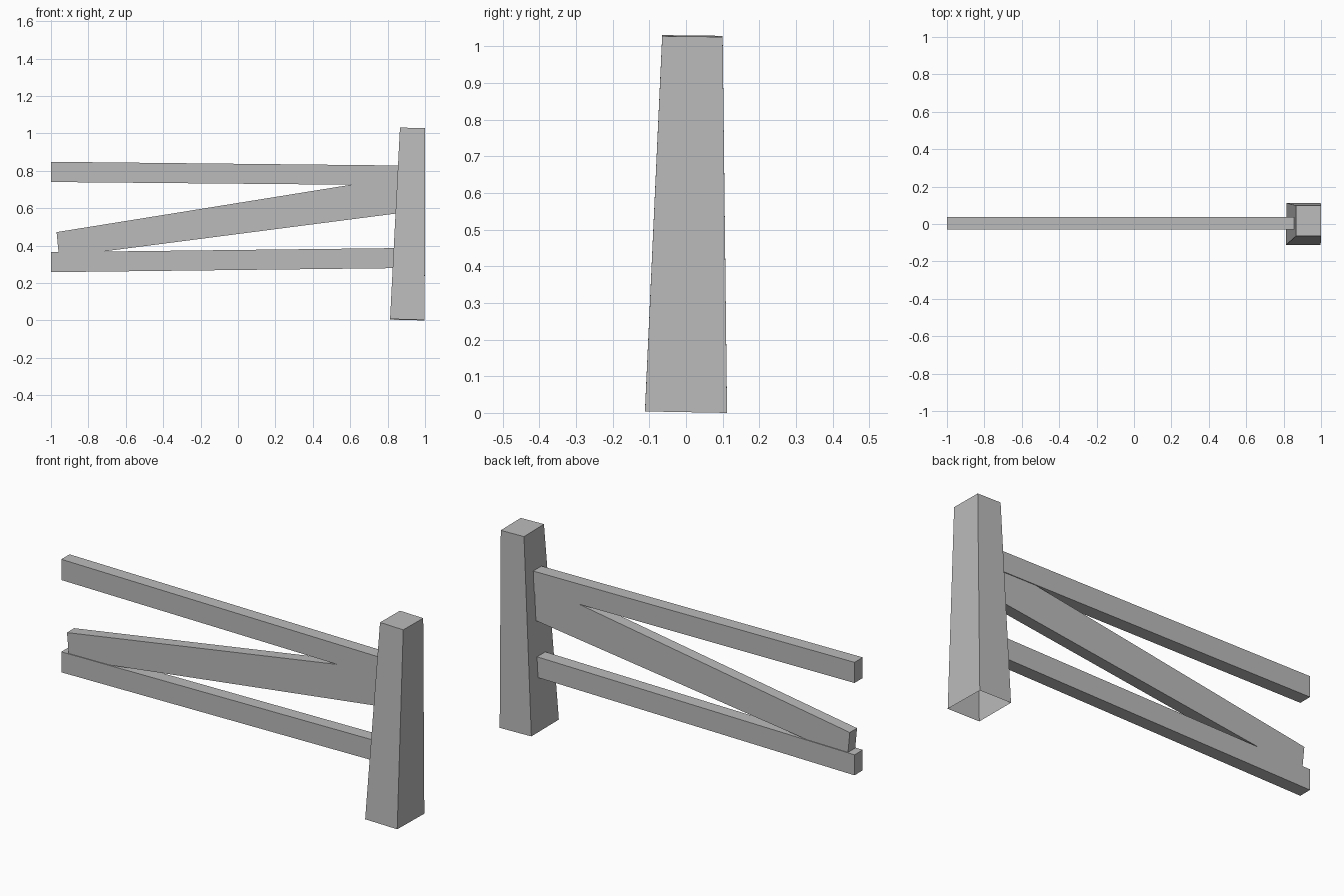
import bpy
import bmesh

cube = bpy.data.objects.get("Cube")
if cube:
    bpy.data.objects.remove(cube, do_unlink=True)

# Single grey for the whole fence
GREY = (0.5, 0.5, 0.5, 1.0)
wood = bpy.data.materials.new("weathered grey")
wood.diffuse_color = GREY
wood.use_nodes = True
wood.node_tree.nodes["Principled BSDF"].inputs["Base Color"].default_value = GREY


def loft(name, start, end, cap_start=True):
    """Join two four-cornered rings into a flat-sided beam."""
    bm = bmesh.new()
    a = [bm.verts.new(p) for p in start]
    b = [bm.verts.new(p) for p in end]
    for i in range(4):
        j = (i + 1) % 4
        bm.faces.new((a[i], a[j], b[j], b[i]))
    bm.faces.new(b)
    base = bm.faces.new(a[::-1])
    bmesh.ops.recalc_face_normals(bm, faces=bm.faces)
    if not cap_start:
        bmesh.ops.delete(bm, geom=[base], context="FACES_ONLY")
    mesh = bpy.data.meshes.new(name)
    bm.to_mesh(mesh)
    bm.free()
    mesh.materials.append(wood)
    obj = bpy.data.objects.new(name, mesh)
    bpy.context.collection.objects.link(obj)
    return obj


def beam(name, left, right, y0, y1):
    """Beam in the fence plane; each end is (bottom x, bottom z, top x, top z)."""
    def ring(bx, bz, tx, tz):
        return [(bx, y0, bz), (bx, y1, bz), (tx, y1, tz), (tx, y0, tz)]
    return loft(name, ring(*left), ring(*right), True)


# Tapered post, open underneath
loft("post",
     [(0.813, -0.112, 0.007), (0.998, -0.112, 0.004),
      (0.998, 0.112, 0.0), (0.815, 0.112, 0.004)],
     [(0.866, -0.065, 1.031), (1.0, -0.065, 1.028),
      (1.0, 0.1, 1.026), (0.866, 0.1, 1.029)],
     cap_start=False)

# Horizontal rails
beam("top_rail", (-1, 0.74, -1, 0.848), (0.88, 0.723, 0.88, 0.828), -0.03, 0.038)
beam("bottom_rail", (-1, 0.258, -1, 0.365), (0.88, 0.28, 0.88, 0.387), -0.03, 0.038)

# Diagonal brace, widening toward the post
beam("brace", (-0.957, 0.338, -0.97, 0.472), (0.88, 0.576, 0.87, 0.768), -0.026, 0.034)
